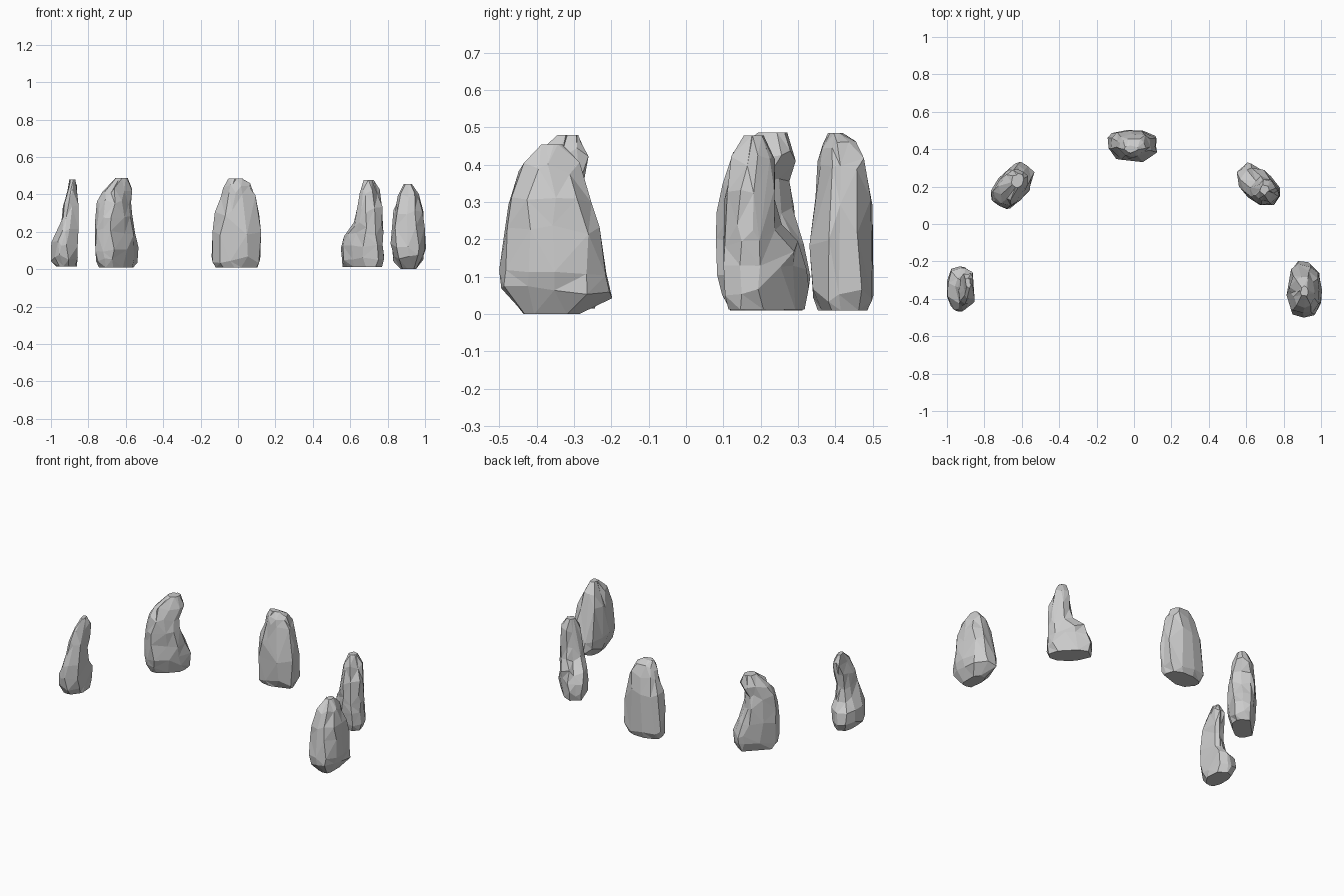
import bpy, bmesh, math, random

SIDES = 11


def stone(name, centre, angle, rings, seed, jitter=0.006):
    """Loft rounded-box rings (z, umin, umax, vmin, vmax) into a chipped stone."""
    rng = random.Random(seed)
    bm = bmesh.new()
    loops = []
    ca, sa = math.cos(math.radians(angle)), math.sin(math.radians(angle))
    # uneven but consistent angular spacing gives wide and narrow facets
    angs = [2 * math.pi * (i + rng.uniform(-0.28, 0.28)) / SIDES for i in range(SIDES)]
    last = len(rings) - 1
    for k, (z, u0, u1, v0, v1) in enumerate(rings):
        loop = []
        for a in angs:
            a += rng.uniform(-0.1, 0.1)
            c, s = math.cos(a), math.sin(a)
            r = (abs(c) ** 3.2 + abs(s) ** 3.2) ** (-1 / 3.2)
            u = (u0 + u1) / 2 + c * r * (u1 - u0) / 2 + rng.uniform(-jitter, jitter)
            v = (v0 + v1) / 2 + s * r * (v1 - v0) / 2 + rng.uniform(-jitter, jitter)
            dz = rng.uniform(-0.018, 0.018) if 0 < k < last else 0
            loop.append(bm.verts.new((centre[0] + ca * u - sa * v,
                                      centre[1] + sa * u + ca * v,
                                      max(z + dz, rings[0][0]))))
        loops.append(loop)
    for lo, hi in zip(loops, loops[1:]):
        for i in range(SIDES):
            j = (i + 1) % SIDES
            bm.faces.new((lo[i], lo[j], hi[j], hi[i]))
    bm.faces.new(loops[0][::-1])
    bm.faces.new(loops[-1])
    # merge nearly flat areas into large irregular facets
    bmesh.ops.triangulate(bm, faces=bm.faces[:])
    bmesh.ops.dissolve_limit(bm, angle_limit=math.radians(9),
                             verts=bm.verts[:], edges=bm.edges[:])
    bmesh.ops.triangulate(bm, faces=[f for f in bm.faces if len(f.verts) > 4])
    bmesh.ops.recalc_face_normals(bm, faces=bm.faces[:])
    mesh = bpy.data.meshes.new(name)
    bm.to_mesh(mesh)
    bm.free()
    bpy.context.collection.objects.link(bpy.data.objects.new(name, mesh))


# slim left stone with a swollen foot
stone("left_front_stone", (-0.92, -0.35), 0, [
    (0.015, -0.05, 0.055, -0.08, 0.10), (0.06, -0.08, 0.06, -0.11, 0.12),
    (0.14, -0.075, 0.065, -0.12, 0.115), (0.20, -0.04, 0.065, -0.11, 0.08),
    (0.27, -0.025, 0.065, -0.09, 0.06), (0.35, -0.015, 0.065, -0.075, 0.075),
    (0.43, 0.005, 0.06, -0.045, 0.085), (0.48, 0.02, 0.045, 0.01, 0.06)], 1)

# kidney shaped stone hooking over its toe
stone("left_back_stone", (-0.65, 0.205), 46, [
    (0.01, -0.10, 0.11, -0.06, 0.06), (0.05, -0.12, 0.135, -0.075, 0.075),
    (0.11, -0.13, 0.135, -0.08, 0.08), (0.20, -0.13, 0.11, -0.08, 0.08),
    (0.28, -0.125, 0.075, -0.08, 0.075), (0.36, -0.11, 0.06, -0.075, 0.07),
    (0.42, -0.075, 0.10, -0.06, 0.06), (0.487, 0.0, 0.075, -0.03, 0.03)], 2)

# broad middle stone
stone("middle_stone", (-0.01, 0.418), 0, [
    (0.01, -0.11, 0.11, -0.06, 0.065), (0.05, -0.13, 0.13, -0.08, 0.08),
    (0.20, -0.12, 0.13, -0.083, 0.083), (0.30, -0.11, 0.125, -0.075, 0.078),
    (0.40, -0.08, 0.10, -0.06, 0.058), (0.45, -0.065, 0.07, -0.05, 0.035),
    (0.485, -0.04, 0.03, -0.035, 0.0)], 3)

# L-shaped stone: toe at one end, flat outer face
stone("right_back_stone", (0.668, 0.205), 135, [
    (0.012, -0.115, 0.125, -0.065, 0.06), (0.06, -0.125, 0.135, -0.075, 0.075),
    (0.13, -0.125, 0.13, -0.075, 0.08), (0.18, -0.122, 0.10, -0.075, 0.075),
    (0.24, -0.118, 0.035, -0.072, 0.07), (0.32, -0.112, 0.01, -0.068, 0.065),
    (0.41, -0.09, 0.005, -0.06, 0.05), (0.478, -0.06, -0.015, -0.03, 0.02)], 4)

# egg shaped right stone
stone("right_front_stone", (0.91, -0.35), 0, [
    (0.0, -0.045, 0.045, -0.09, 0.06), (0.06, -0.082, 0.085, -0.14, 0.148),
    (0.12, -0.09, 0.09, -0.148, 0.14), (0.22, -0.085, 0.087, -0.135, 0.118),
    (0.31, -0.075, 0.075, -0.122, 0.095), (0.39, -0.05, 0.058, -0.095, 0.065),
    (0.455, -0.02, 0.022, -0.035, 0.015)], 5)
